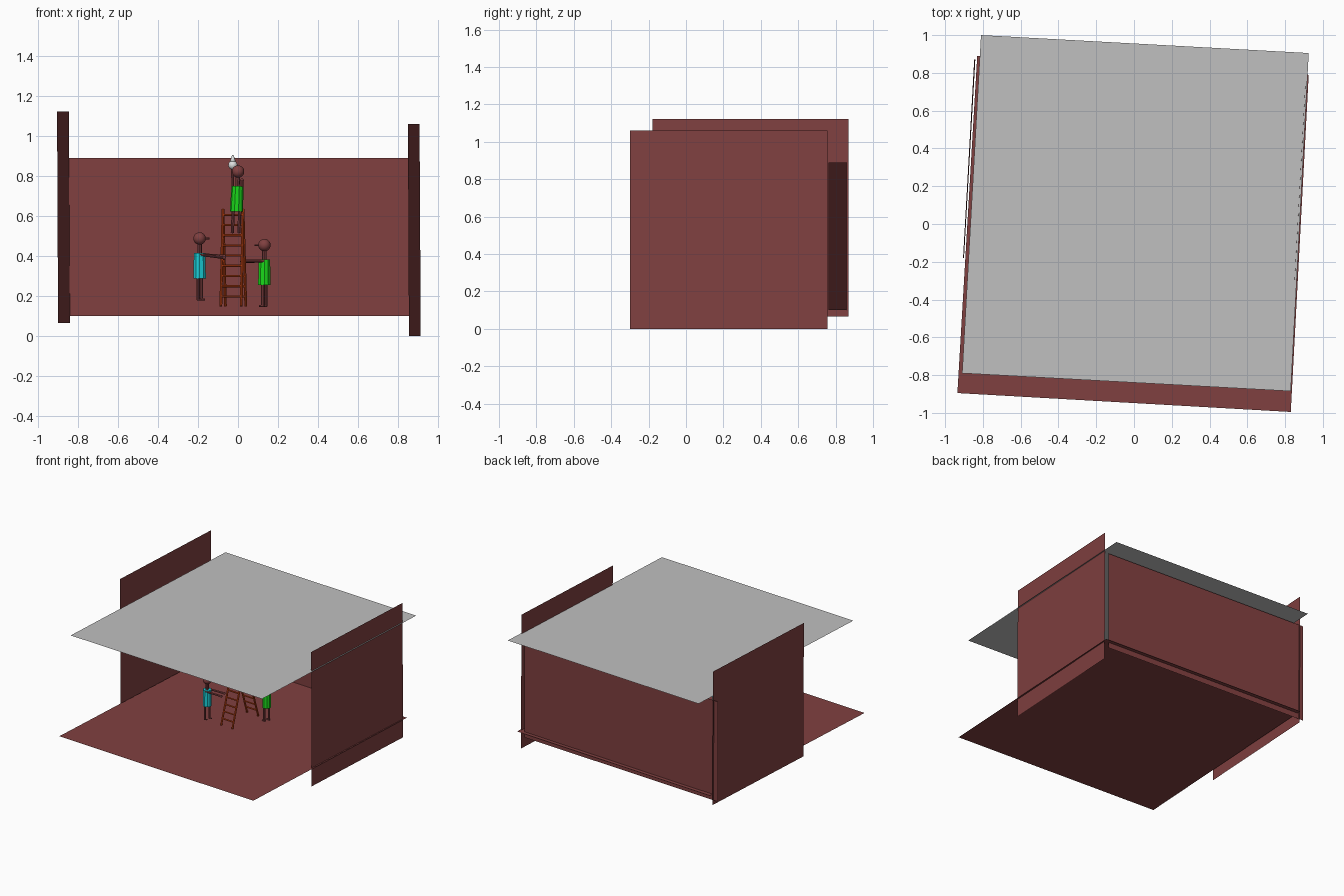
import bpy, bmesh, math
from mathutils import Vector, Matrix

if "Cube" in bpy.data.objects:
    bpy.data.objects.remove(bpy.data.objects["Cube"])


def mat(name, rgb):
    m = bpy.data.materials.new(name)
    m.diffuse_color = (*rgb, 1)
    m.use_nodes = True
    m.node_tree.nodes["Principled BSDF"].inputs["Base Color"].default_value = m.diffuse_color
    return m


BROWN = mat("brown", (0.216, 0.051, 0.051))
GREY = mat("ceiling_grey", (0.527, 0.527, 0.527))
ORANGE = mat("ladder_orange", (0.58, 0.06, 0.007))
GREEN = mat("shirt_green", (0.01, 0.68, 0.01))
CYAN = mat("shirt_cyan", (0.01, 0.62, 0.68))
WHITE = mat("bulb_white", (0.72, 0.74, 0.74))


def finish(name, bm, material, smooth=False):
    me = bpy.data.meshes.new(name)
    bm.to_mesh(me)
    bm.free()
    me.materials.append(material)
    for p in me.polygons:
        p.use_smooth = smooth
    ob = bpy.data.objects.new(name, me)
    bpy.context.collection.objects.link(ob)
    return ob


def panel(name, corners, material):
    bm = bmesh.new()
    bm.faces.new([bm.verts.new(c) for c in corners])
    finish(name, bm, material)


def rod(bm, a, b, r1, r2=None, n=8):
    a, b = Vector(a), Vector(b)
    d = b - a
    m = Matrix.Translation((a + b) / 2) @ d.to_track_quat('Z', 'Y').to_matrix().to_4x4()
    bmesh.ops.create_cone(bm, cap_ends=True, segments=n, radius1=r1,
                          radius2=r1 if r2 is None else r2, depth=d.length, matrix=m)


def ball(bm, c, r):
    bmesh.ops.create_uvsphere(bm, u_segments=16, v_segments=10, radius=r,
                              matrix=Matrix.Translation(c))


# Room: thin, slightly turned sheets
panel("floor", [(-0.935, -0.895, 0.145), (0.83, -0.995, 0.145),
                (0.925, 0.79, 0.145), (-0.83, 0.89, 0.145)], BROWN)
panel("ceiling", [(-0.91, -0.79, 0.908), (0.83, -0.885, 0.908),
                  (0.925, 0.905, 0.908), (-0.81, 1.0, 0.908)], GREY)
panel("left_wall", [(-0.90, -0.18, 0.065), (-0.84, 0.87, 0.065),
                    (-0.846, 0.87, 1.122), (-0.905, -0.18, 1.122)], BROWN)
panel("right_wall", [(0.855, -0.30, 0.0), (0.914, 0.757, 0.0),
                     (0.908, 0.757, 1.06), (0.85, -0.30, 1.06)], BROWN)
panel("back_wall", [(-0.88, 0.86, 0.10), (0.88, 0.763, 0.10),
                    (0.88, 0.763, 0.89), (-0.88, 0.86, 0.89)], BROWN)

# Step ladder: two leaning frames meeting at the top
TOP, BASE = 0.635, 0.15
for name, y_base, x_mid in (("front", -0.09, -0.035), ("back", 0.20, -0.012)):
    bm = bmesh.new()

    def point(side, t):
        x = x_mid + (-0.025 - x_mid) * t + side * (0.051 - 0.001 * t)
        return (x, y_base + (0.055 - y_base) * t - side * 0.003, BASE + (TOP - BASE) * t)
    for side in (-1, 1):
        rod(bm, point(side, 0), point(side, 1), 0.007)
    for i in range(9):
        t = 0.1 + i * 0.105
        rod(bm, point(-1, t), point(1, t), 0.0055)
    finish("ladder_" + name, bm, ORANGE, False)


# Workers: feet height z, facing direction in degrees, shirt colour
def worker(name, x, y, z, facing, shirt, hands, lean=0.0):
    f = Vector((math.cos(math.radians(facing)), math.sin(math.radians(facing)), 0))
    s = Vector((-f.y, f.x, 0))
    o = Vector((x, y, z))
    up = Vector((lean, 0, 1))
    limbs = bmesh.new()
    for k, hand in zip((-1, 1), hands):
        foot = o + s * k * 0.018 + f * k * 0.008
        rod(limbs, foot, foot + up * 0.12, 0.008)
        rod(limbs, foot + Vector((0, 0, 0.004)) - f * 0.005,
            foot + f * 0.018 + Vector((0, 0, 0.004)), 0.005)
        shoulder = o + up * 0.228 + s * k * 0.024
        rod(limbs, shoulder, hand, 0.007)
        ball(limbs, hand, 0.009)
    rod(limbs, o + up * 0.225, o + up * 0.29, 0.011)
    finish(name + "_limbs", limbs, BROWN)
    head = bmesh.new()
    c = o + up * 0.308
    ball(head, c, 0.031)
    rod(head, c + f * 0.025, c + f * 0.05, 0.004)
    finish(name + "_head", head, BROWN, True)
    body = bmesh.new()
    rod(body, o + up * 0.108, o + up * 0.235, 0.033, 0.030, 10)
    finish(name + "_shirt", body, shirt)


worker("left_worker", -0.192, -0.11, 0.18, 0, CYAN,
       [Vector((-0.07, -0.11, 0.392)), Vector((-0.07, -0.07, 0.40))])
worker("right_worker", 0.132, 0.17, 0.147, 180, GREEN,
       [Vector((0.02, 0.17, 0.372)), Vector((0.02, 0.14, 0.375))])
worker("top_worker", -0.012, 0.005, 0.515, 80, GREEN,
       [Vector((0.02, 0.04, 0.78)), Vector((-0.027, 0.06, 0.835))], 0.04)

# Light bulb: round glass with a tapering stem to the ceiling
bm = bmesh.new()
ball(bm, (-0.026, 0.06, 0.855), 0.023)
rod(bm, (-0.026, 0.06, 0.865), (-0.026, 0.06, 0.905), 0.017, 0.004, 12)
rod(bm, (-0.026, 0.06, 0.825), (-0.026, 0.06, 0.84), 0.009, n=12)
finish("light_bulb", bm, WHITE, True)
